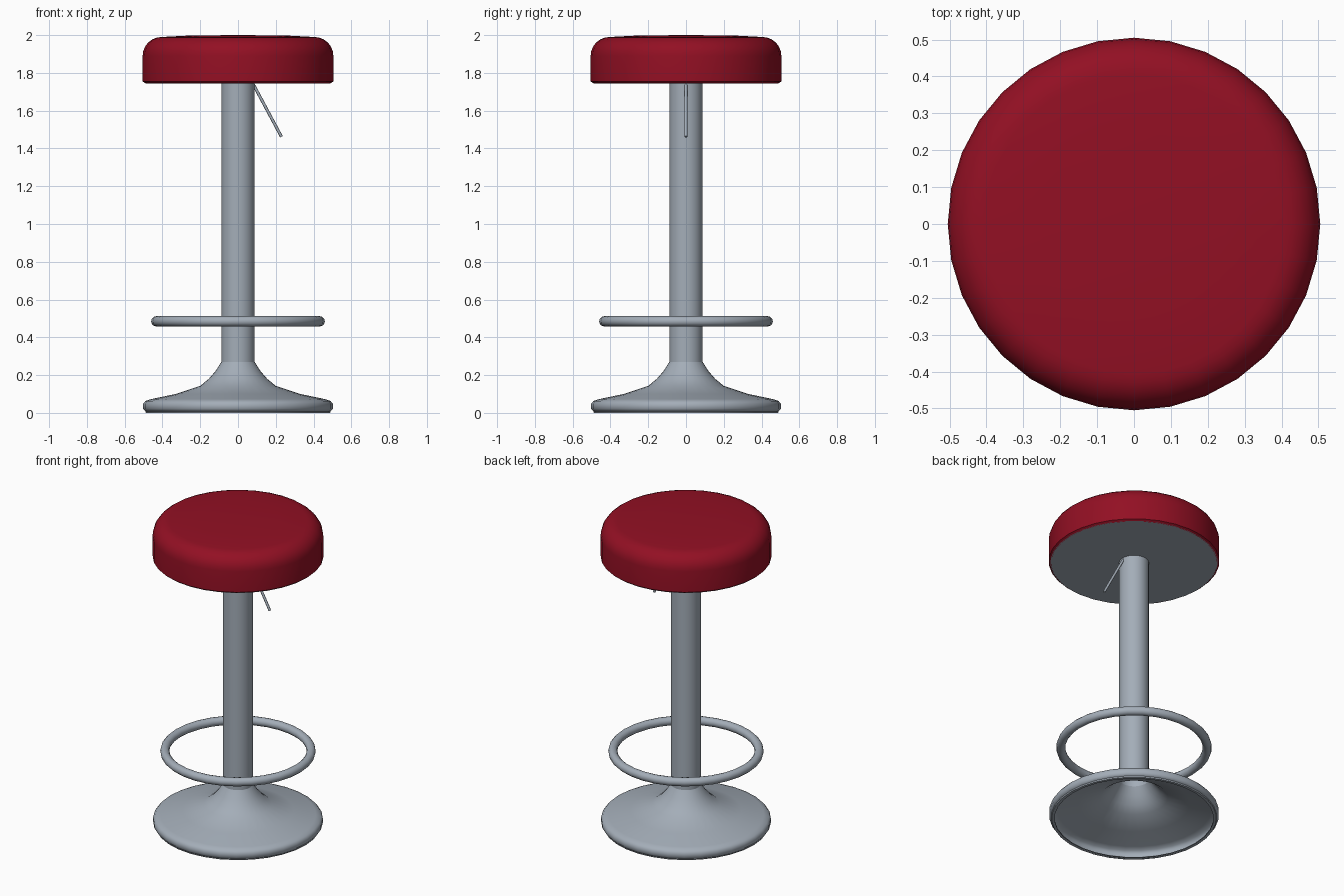
import bpy, bmesh, math
from mathutils import Vector

cube = bpy.data.objects.get("Cube")
if cube:
    bpy.data.objects.remove(cube)


def material(name, rgb):
    m = bpy.data.materials.new(name)
    m.use_nodes = True
    m.diffuse_color = (*rgb, 1)
    bsdf = m.node_tree.nodes["Principled BSDF"]
    bsdf.inputs["Base Color"].default_value = (*rgb, 1)
    bsdf.inputs["Roughness"].default_value = 0.5
    return m


RED = material("red vinyl", (0.29, 0.005, 0.017))
METAL = material("grey metal", (0.37, 0.42, 0.48))


def finish(obj, mat, angle=50):
    obj.data.materials.append(mat)
    bpy.ops.object.select_all(action="DESELECT")
    obj.select_set(True)
    bpy.context.view_layer.objects.active = obj
    bpy.ops.object.shade_smooth_by_angle(angle=math.radians(angle))
    return obj


def lathe(name, profile, mat, sides=32):
    """Spin a (radius, height) profile, listed from bottom to top, about z."""
    bm = bmesh.new()
    verts = [bm.verts.new((r, 0, z)) for r, z in profile]
    edges = [bm.edges.new(pair) for pair in zip(verts, verts[1:])]
    bmesh.ops.spin(bm, geom=verts + edges, axis=(0, 0, 1), cent=(0, 0, 0),
                   angle=math.tau, steps=sides, use_duplicate=False)
    bmesh.ops.remove_doubles(bm, verts=bm.verts, dist=0.0005)
    bmesh.ops.recalc_face_normals(bm, faces=bm.faces)
    # Open shells: make sure the faces point away from the axis
    if sum(f.normal.dot(Vector((*f.calc_center_median().xy, 0))) for f in bm.faces) < 0:
        bmesh.ops.reverse_faces(bm, faces=bm.faces)
    mesh = bpy.data.meshes.new(name)
    bm.to_mesh(mesh)
    bm.free()
    obj = bpy.data.objects.new(name, mesh)
    bpy.context.collection.objects.link(obj)
    return finish(obj, mat)


# Padded seat with a rounded upper edge
corner = [(0.405 + 0.1 * math.cos(a), 1.89 + 0.1 * math.sin(a))
          for a in (math.radians(15 * i) for i in range(7))]
lathe("seat_cushion", [(0.49, 1.745), (0.505, 1.755)] + corner + [(0.25, 1.998), (0, 2.0)], RED)

# Metal plate closing the seat from below
lathe("seat_underside", [(0, 1.746), (0.25, 1.746), (0.495, 1.746)], METAL)

# Hollow trumpet-shaped foot flowing into the column
lathe("base", [(0.47, 0.006), (0.49, 0.008), (0.502, 0.022), (0.502, 0.048), (0.49, 0.063),
               (0.46, 0.073), (0.33, 0.1), (0.2, 0.143), (0.155, 0.18), (0.12, 0.22),
               (0.088, 0.27)], METAL)
lathe("column", [(0.088, 0.27), (0.088, 1.75)], METAL)

# Thin ground lip
lathe("base_lip", [(0.47, 0.0), (0.488, 0.0), (0.49, 0.008)], METAL)

# Foot ring
bpy.ops.mesh.primitive_torus_add(major_radius=0.433, minor_radius=0.027, major_segments=32,
                                 minor_segments=12, location=(0, 0, 0.485))
ring = bpy.context.object
ring.name = "foot_ring"
finish(ring, METAL)

# Height lever slanting out from under the seat
start, end = Vector((0.07, 0, 1.76)), Vector((0.23, 0, 1.462))
bpy.ops.mesh.primitive_cylinder_add(vertices=8, radius=0.008, depth=(end - start).length,
                                    location=(start + end) / 2)
lever = bpy.context.object
lever.name = "height_lever"
lever.rotation_euler = (end - start).to_track_quat("Z", "Y").to_euler()
finish(lever, METAL)
